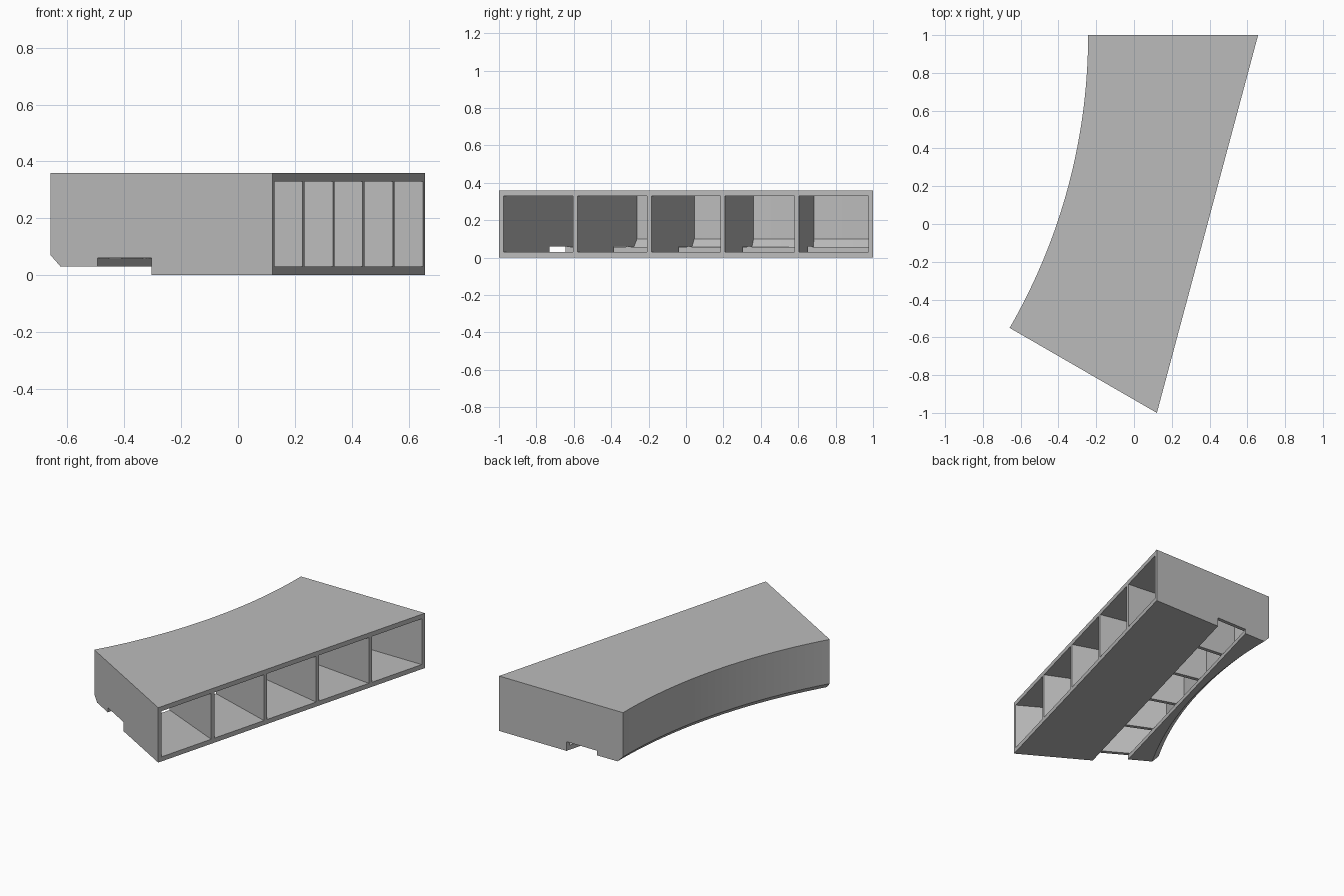
import bpy, bmesh
from math import radians, sin, cos, sqrt
from mathutils import Vector

cube = bpy.data.objects.get("Cube")
if cube:
    bpy.data.objects.remove(cube, do_unlink=True)

CENTRE = Vector((-3.343, 1.0, 0.0))   # centre of the curved back wall
SWEEP = 30                            # degrees covered by the segment
HALF = radians(SWEEP / 2)
BAYS = 5
WALL = 0.024

grey = bpy.data.materials.new("plain_grey")
grey.use_nodes = True
COLOUR = (0.5, 0.5, 0.5, 1.0)
grey.diffuse_color = COLOUR
grey.node_tree.nodes["Principled BSDF"].inputs["Base Color"].default_value = COLOUR


def place(kind, radius, z, angle, offset):
    """Point on a radial plane, following either the arc or the straight chord."""
    t = radians(angle)
    a = t - HALF
    if kind == "arc":
        u = sqrt(radius ** 2 - offset ** 2)
    else:
        u = (radius * cos(HALF) + offset * sin(a)) / cos(a)
    out = Vector((cos(t), -sin(t), 0))
    along = Vector((-sin(t), -cos(t), 0))
    return CENTRE + out * u + along * offset + Vector((0, 0, z))


def loft(bm, profile, sections):
    """Join the profile through every (angle, offset) section and cap the ends."""
    rings = [[bm.verts.new(place(*p, *s)) for p in profile] for s in sections]
    n = len(profile)
    for r0, r1 in zip(rings, rings[1:]):
        for i in range(n):
            j = (i + 1) % n
            bm.faces.new((r0[i], r0[j], r1[j], r1[i]))
    bm.faces.new(rings[0])
    bm.faces.new(rings[-1])


def make_object(name, bm):
    bmesh.ops.recalc_face_normals(bm, faces=bm.faces)
    mesh = bpy.data.meshes.new(name)
    bm.to_mesh(mesh)
    bm.free()
    mesh.materials.append(grey)
    obj = bpy.data.objects.new(name, mesh)
    bpy.context.collection.objects.link(obj)
    return obj


# Solid body: curved back, chamfered lip, straight channel below, straight front
body_profile = [
    ("arc", 3.1, 0.36), ("arc", 3.1, 0.07), ("arc", 3.14, 0.03),
    ("chord", 3.29, 0.03), ("chord", 3.29, 0.06),
    ("chord", 3.51, 0.06), ("chord", 3.51, 0),
    ("chord", 4.0, 0), ("chord", 4.0, 0.36),
]
bm = bmesh.new()
loft(bm, body_profile, [(a, 0) for a in range(SWEEP + 1)])
body = make_object("shelf_body", bm)

# Open bays, cut from the front and breaking into the channel
bay_profile = [
    ("arc", 3.13, 0.33), ("arc", 3.13, 0.1), ("arc", 3.17, 0.058),
    ("chord", 3.33, 0.058), ("chord", 3.33, 0.03),
    ("chord", 4.1, 0.03), ("chord", 4.1, 0.33),
]
bm = bmesh.new()
step = SWEEP // BAYS
for i in range(BAYS):
    lo, hi = i * step, (i + 1) * step
    start = WALL if i == 0 else WALL / 2
    end = WALL if i == BAYS - 1 else WALL / 2
    middle = [(a, 0) for a in range(lo + 1, hi)]
    loft(bm, bay_profile, [(lo, start)] + middle + [(hi, -end)])
cutter = make_object("bay_cutter", bm)
cutter.hide_render = True

cut = body.modifiers.new("bays", "BOOLEAN")
cut.operation = "DIFFERENCE"
cut.solver = "EXACT"
cut.object = cutter

# Bake the cut and drop the helper
bpy.context.view_layer.update()
graph = bpy.context.evaluated_depsgraph_get()
finished = bpy.data.meshes.new_from_object(body.evaluated_get(graph))
body.modifiers.clear()
body.data = finished
bpy.data.objects.remove(cutter, do_unlink=True)
